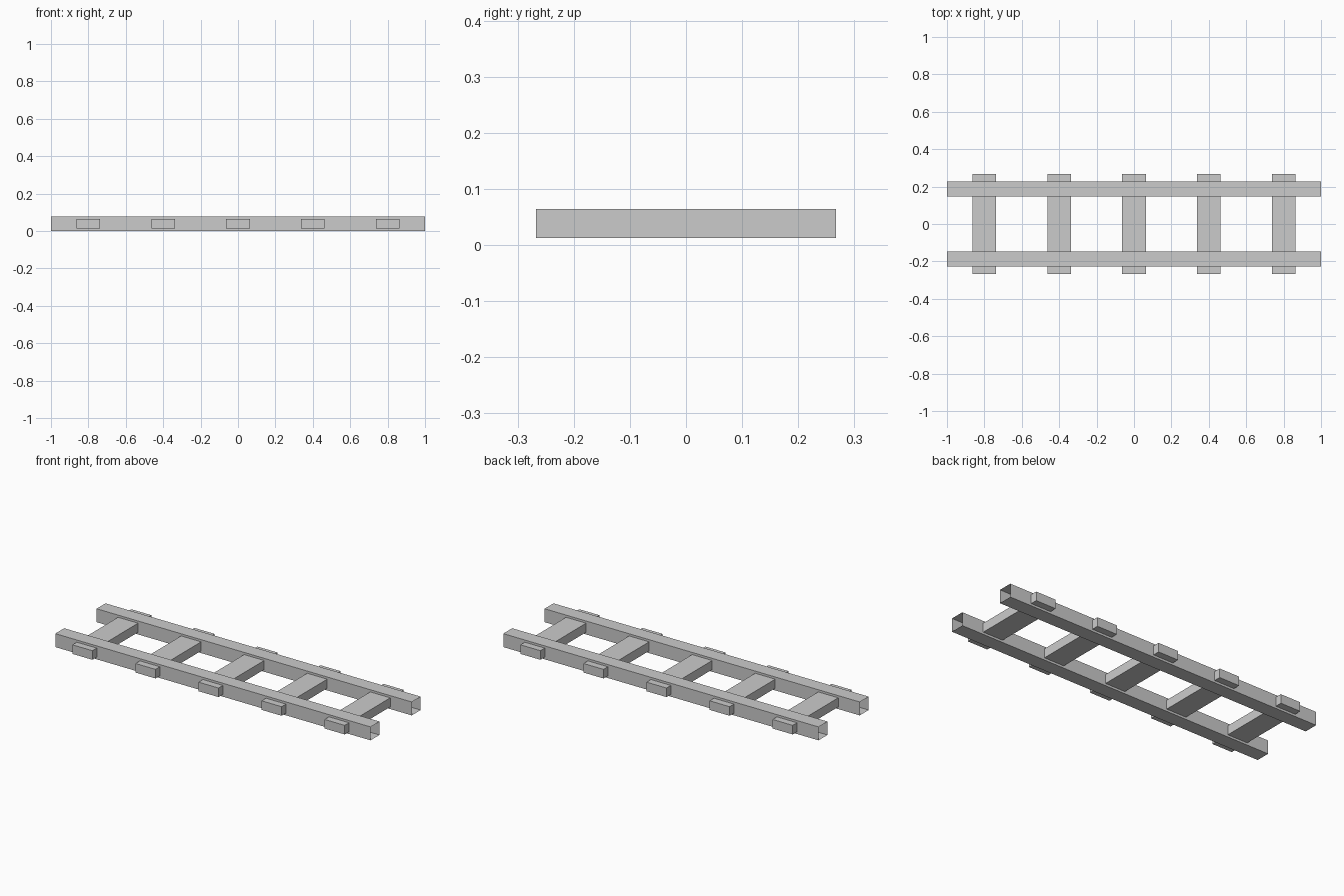
import bpy, bmesh
from mathutils import Matrix, Vector

if "Cube" in bpy.data.objects:
    bpy.data.objects.remove(bpy.data.objects["Cube"])


def box(name, size, center, open_ends=False):
    bm = bmesh.new()
    bmesh.ops.create_cube(bm, size=1)
    bmesh.ops.transform(bm, matrix=Matrix.Diagonal((*size, 1)), verts=bm.verts)
    if open_ends:
        ends = [f for f in bm.faces if abs(f.normal.x) > 0.9]
        bmesh.ops.delete(bm, geom=ends, context='FACES_ONLY')
    mesh = bpy.data.meshes.new(name)
    bm.to_mesh(mesh)
    bm.free()
    obj = bpy.data.objects.new(name, mesh)
    obj.location = Vector(center)
    bpy.context.collection.objects.link(obj)
    return obj


RAIL_H = 0.077
TIE_SPACING = 0.4

# Two long rails, hollow and open at both ends
for side, y in (("front", -0.187), ("back", 0.187)):
    box(f"{side}_rail", (2.0, 0.081, RAIL_H), (0, y, RAIL_H / 2), open_ends=True)

# Five cross ties running through the rails
for i in range(5):
    box(f"cross_tie_{i + 1}", (0.127, 0.534, 0.052),
        ((i - 2) * TIE_SPACING, 0, RAIL_H / 2))
